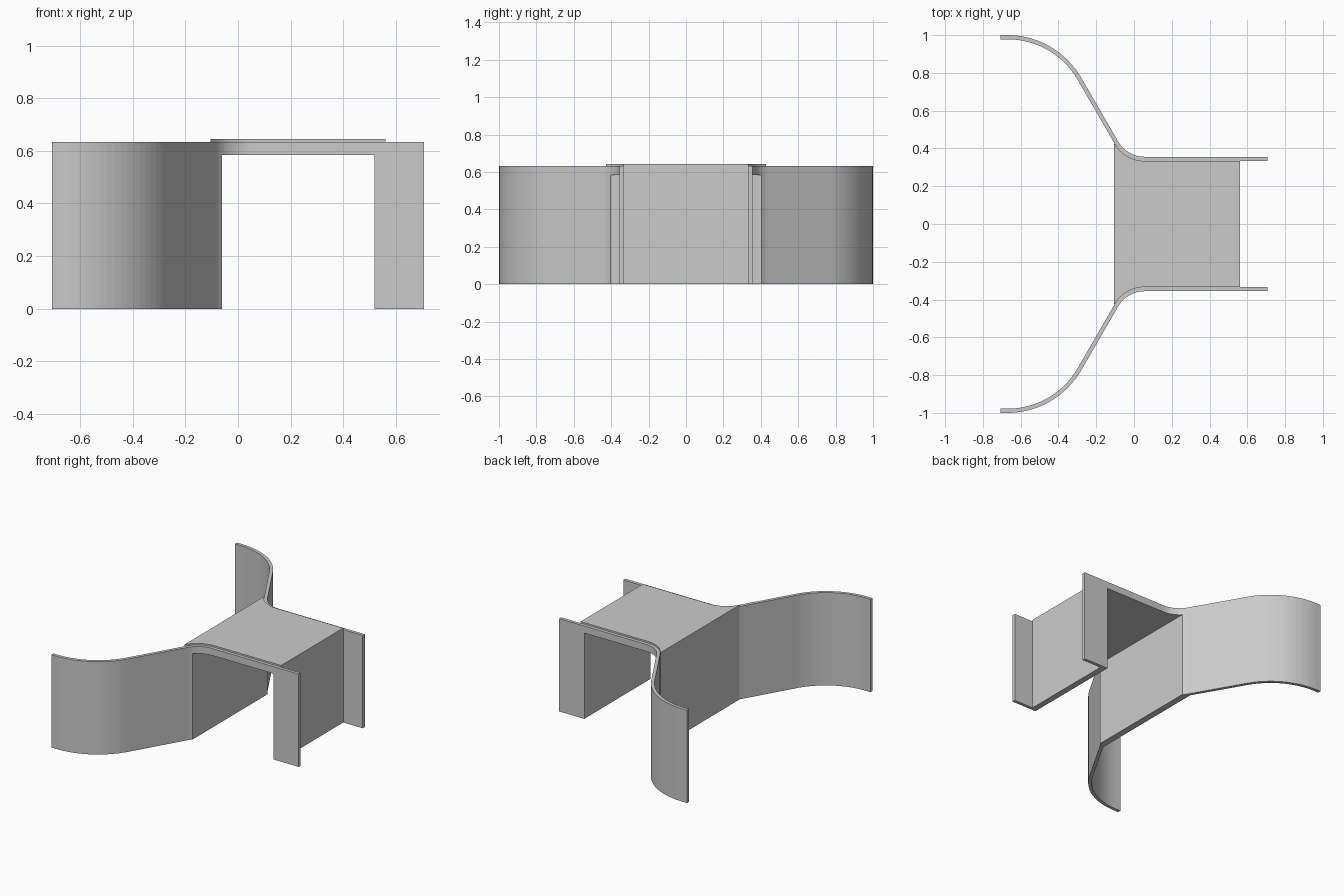
import bpy, bmesh
from math import sin, cos, radians

if "Cube" in bpy.data.objects:
    bpy.data.objects.remove(bpy.data.objects["Cube"])

HALF = 0.011          # half wall thickness
WALL_TOP, PLATE_TOP = 0.633, 0.644
OPEN_X, OPEN_Z = (-0.06, 0.518), 0.585


def offset_path(d):
    """Guide wall path (+y side) shifted d towards its upper/outer side."""
    pts = [(-0.707, 0.989 + d)]
    for i in range(17):                       # big flared arc
        a, r = radians(60 * i / 16), 0.44 + d
        pts.append((-0.67 + r * sin(a), 0.549 + r * cos(a)))
    for i in range(11):                       # small arc into the straight run
        a, r = radians(60 - 6 * i), 0.17 - d
        pts.append((0.0545 - r * sin(a), 0.515 - r * cos(a)))
    pts.append((0.707, 0.345 + d))
    return pts


def prism(name, outline, z0, z1):
    bm = bmesh.new()
    face = bm.faces.new([bm.verts.new((x, y, z0)) for x, y in outline])
    top = bmesh.ops.extrude_face_region(bm, geom=[face])["geom"]
    bmesh.ops.translate(bm, vec=(0, 0, z1 - z0),
                        verts=[v for v in top if isinstance(v, bmesh.types.BMVert)])
    bmesh.ops.recalc_face_normals(bm, faces=bm.faces)
    me = bpy.data.meshes.new(name)
    bm.to_mesh(me)
    bm.free()
    ob = bpy.data.objects.new(name, me)
    bpy.context.collection.objects.link(ob)
    return ob


# Cutter for the side-to-side opening
(x0, x1) = OPEN_X
cutter = prism("opening_cutter", [(x0, -0.6), (x1, -0.6), (x1, 0.6), (x0, 0.6)], -0.1, OPEN_Z)
cutter.hide_render = True
cutter.hide_set(True)


def cut_opening(ob):
    m = ob.modifiers.new("opening", "BOOLEAN")
    m.operation, m.solver, m.object = "DIFFERENCE", "EXACT", cutter


# Flared guide walls, one per side
outer, inner = offset_path(HALF), offset_path(-HALF)
for name, s in (("back_guide_wall", 1), ("front_guide_wall", -1)):
    wall = prism(name, [(x, s * y) for x, y in outer + inner[::-1]], 0, WALL_TOP)
    cut_opening(wall)

# Bridge block between the walls: end panels and slightly raised top
edge = [(-0.105, 0.427)] + [p for p in inner if -0.1 < p[0] < 0.5] + [(0.56, 0.345 - HALF)]
bridge = prism("bridge_block", edge + [(x, -y) for x, y in edge[::-1]], 0, PLATE_TOP)
cut_opening(bridge)
